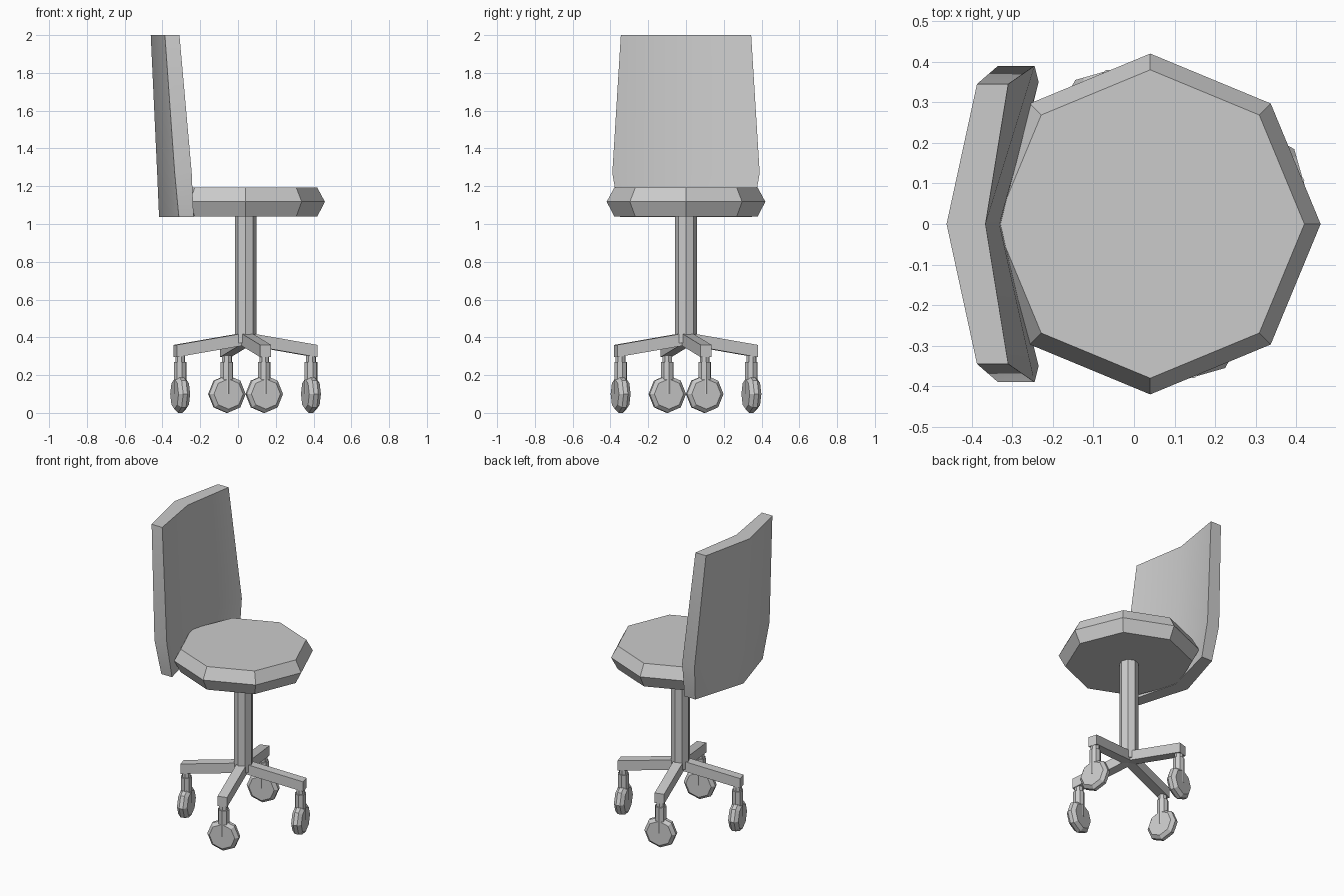
import bpy, bmesh
from math import pi, cos, sin, atan2
from mathutils import Matrix, Vector

if "Cube" in bpy.data.objects:
    bpy.data.objects.remove(bpy.data.objects["Cube"])

CX = 0.04  # centre line of seat, column and base


def make(name, verts, faces, matrix=Matrix()):
    me = bpy.data.meshes.new(name)
    bm = bmesh.new()
    vs = [bm.verts.new(matrix @ Vector(v)) for v in verts]
    for f in faces:
        bm.faces.new([vs[i] for i in f])
    bmesh.ops.recalc_face_normals(bm, faces=bm.faces)
    bm.to_mesh(me)
    bm.free()
    ob = bpy.data.objects.new(name, me)
    bpy.context.collection.objects.link(ob)
    return ob


def loft(name, rings, matrix=Matrix()):
    """Join closed rings of equal point count and cap both ends."""
    n, m = len(rings[0]), len(rings)
    faces = [(r * n + i, r * n + (i + 1) % n, (r + 1) * n + (i + 1) % n, (r + 1) * n + i)
             for r in range(m - 1) for i in range(n)]
    faces += [tuple(range(n)), tuple(range((m - 1) * n, m * n))]
    return make(name, [p for ring in rings for p in ring], faces, matrix)


def octagon(r, z):
    return [(r * cos(i * pi / 4), r * sin(i * pi / 4), z) for i in range(8)]


def turned(name, profile, matrix):
    return loft(name, [octagon(r, z) for r, z in profile], matrix)


centre = Matrix.Translation((CX, 0, 0))

# Seat and column
turned("seat", [(0.38, 1.04), (0.42, 1.118), (0.38, 1.192)], centre)
turned("column", [(0.057, 0.37), (0.057, 1.06)], centre)

# Backrest: V-curved panel, rows of (z, half width, spine back/front x, edge back/front x)
rows = [(1.037, 0.35, -0.418, -0.323, -0.313, -0.235),
        (1.27, 0.39, -0.428, -0.332, -0.335, -0.245),
        (2.0, 0.345, -0.462, -0.366, -0.387, -0.31)]
rings = [[(eb, -w, z), (sb, 0, z), (eb, w, z), (ef, w, z), (sf, 0, z), (ef, -w, z)]
         for z, w, sb, sf, eb, ef in rows]
back = loft("backrest", rings)
bpy.context.view_layer.objects.active = back
back.select_set(True)
bpy.ops.object.shade_smooth_by_angle(angle=0.65)
back.select_set(False)

# Four legs with casters
for k in range(4):
    turn = centre @ Matrix.Rotation(atan2(0.1, 0.35) + k * pi / 2, 4, 'Z')
    h = 0.03
    loft(f"leg_{k + 1}",
         [[(x, -h, z0), (x, h, z0), (x, h, z1), (x, -h, z1)]
          for x, z0, z1 in ((0.0, 0.36, 0.425), (0.387, 0.295, 0.36))], turn)
    at = turn @ Matrix.Translation((0.36, 0, 0))
    turned(f"caster_stem_{k + 1}", [(0.027, 0.25), (0.027, 0.31)], at)
    turned(f"caster_fork_{k + 1}", [(0.035, 0.1), (0.035, 0.27)], at)
    wheel = at @ Matrix.Translation((0, 0, 0.1)) @ Matrix.Rotation(pi / 2, 4, 'Y')
    turned(f"wheel_{k + 1}", [(0.08, -0.032), (0.1, -0.012), (0.1, 0.012), (0.08, 0.032)], wheel)
